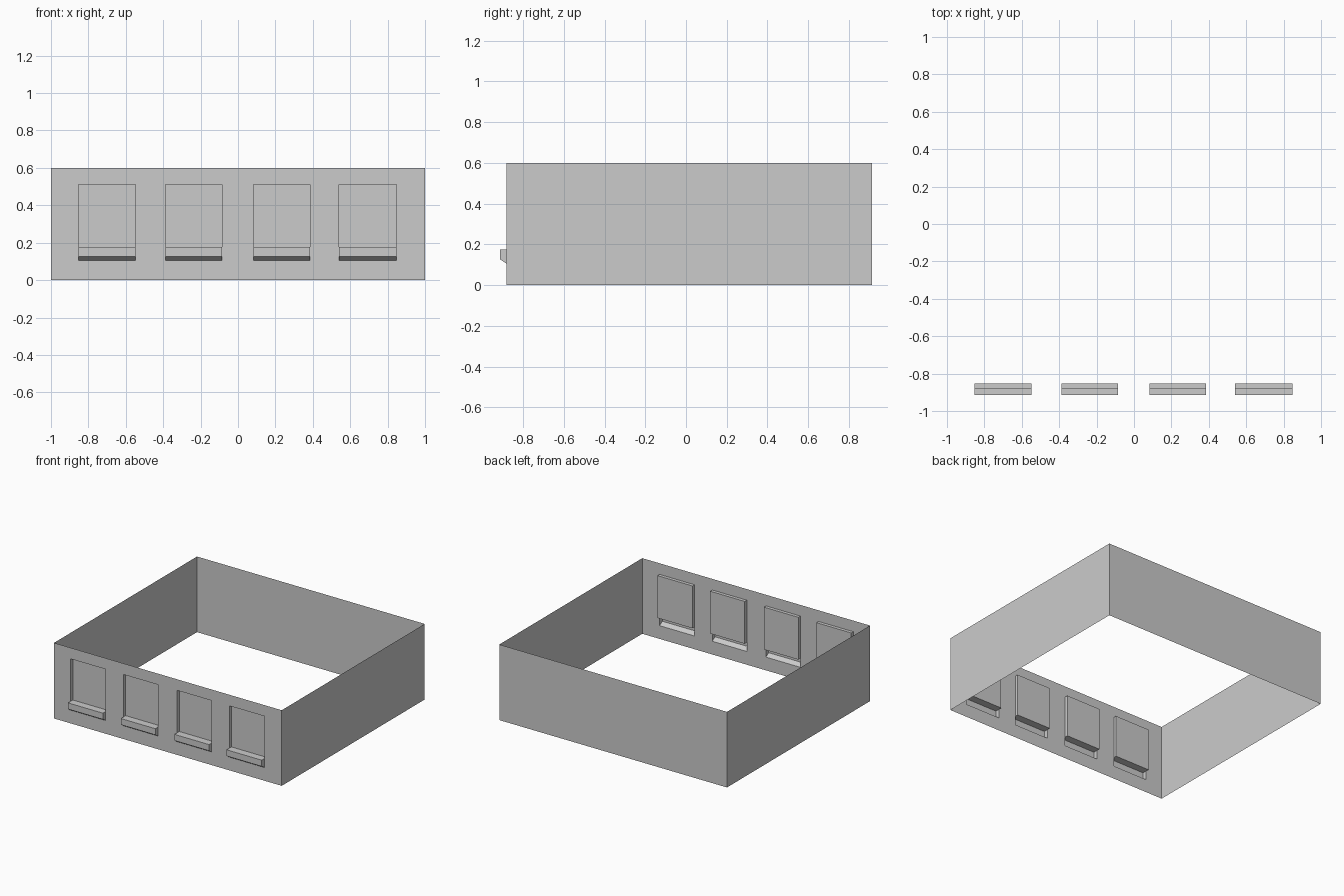
import bpy, bmesh

if "Cube" in bpy.data.objects:
    bpy.data.objects.remove(bpy.data.objects["Cube"])

H, FRONT, BACK = 0.60, -0.88, 0.914
RECESS, LEDGE = -0.854, -0.914            # pane depth, sill overhang
Z_LOW, Z_LIP, Z_SILL, Z_TOP = 0.105, 0.127, 0.176, 0.512
WINDOWS = [(-0.853, -0.547), (-0.388, -0.086), (0.082, 0.385), (0.54, 0.848)]


def make_object(name, faces):
    bm = bmesh.new()
    for f in faces:
        bm.faces.new([bm.verts.new(p) for p in f])
    bmesh.ops.remove_doubles(bm, verts=bm.verts, dist=1e-5)
    mesh = bpy.data.meshes.new(name)
    bm.to_mesh(mesh)
    bm.free()
    obj = bpy.data.objects.new(name, mesh)
    bpy.context.collection.objects.link(obj)


def front_quad(x0, x1, z0, z1, y=FRONT):
    return [(x0, y, z0), (x1, y, z0), (x1, y, z1), (x0, y, z1)]


def sweep(path, x0, x1):
    """Strip across the window width along a (y, z) path."""
    return [[(x0, *a), (x1, *a), (x1, *b), (x0, *b)]
            for a, b in zip(path, path[1:])]


# Thin outer walls at the sides and back
make_object("side_and_back_walls", [
    [(1, FRONT, 0), (1, BACK, 0), (1, BACK, H), (1, FRONT, H)],
    [(1, BACK, 0), (-1, BACK, 0), (-1, BACK, H), (1, BACK, H)],
    [(-1, BACK, 0), (-1, FRONT, 0), (-1, FRONT, H), (-1, BACK, H)],
])

# Front wall with four window openings
xs = [-1] + [x for w in WINDOWS for x in w] + [1]
front = []
for i, (a, b) in enumerate(zip(xs, xs[1:])):
    front.append(front_quad(a, b, 0, Z_LOW))
    front.append(front_quad(a, b, Z_TOP, H))
    if i % 2 == 0:
        front.append(front_quad(a, b, Z_LOW, Z_TOP))
make_object("front_wall", front)

for n, (a, b) in enumerate(WINDOWS, 1):
    # Recessed pane with head and jambs
    pane = [front_quad(a, b, Z_SILL, Z_TOP, RECESS)]
    pane += sweep([(RECESS, Z_TOP), (FRONT, Z_TOP)], a, b)
    pane.append([(a, FRONT, Z_SILL), (a, RECESS, Z_SILL), (a, RECESS, Z_TOP), (a, FRONT, Z_TOP)])
    pane.append([(b, RECESS, Z_SILL), (b, FRONT, Z_SILL), (b, FRONT, Z_TOP), (b, RECESS, Z_TOP)])
    make_object(f"window_recess_{n}", pane)

    # Projecting hollow sill with sloped underside
    path = [(FRONT, Z_LOW), (LEDGE, Z_LIP), (LEDGE, Z_SILL), (RECESS, Z_SILL)]
    end = path[:3] + [(FRONT, Z_SILL)]
    sill = sweep(path, a, b)
    sill.append([(a, *p) for p in reversed(end)])
    sill.append([(b, *p) for p in end])
    make_object(f"window_sill_{n}", sill)
